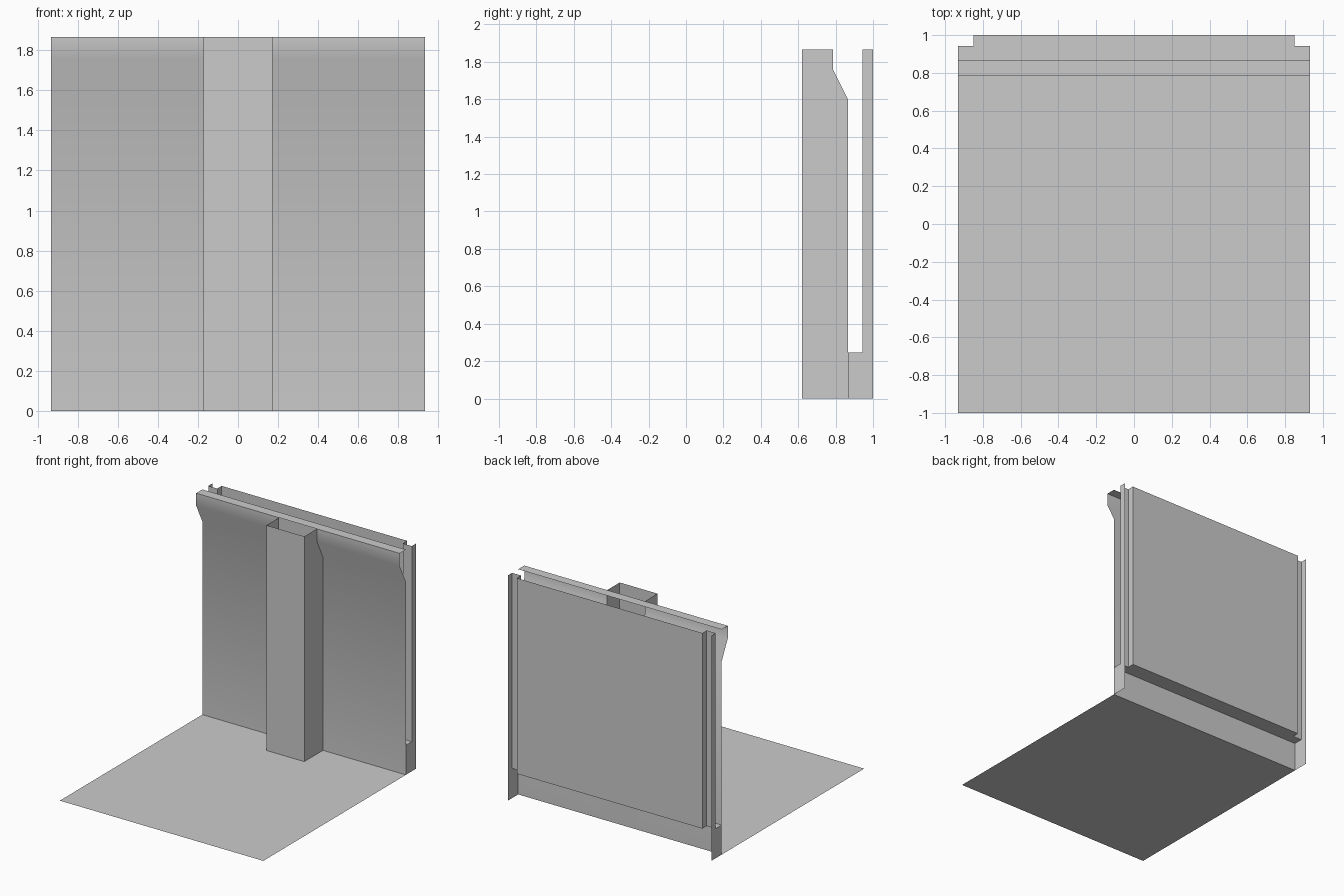
import bpy
import math

if "Cube" in bpy.data.objects:
    bpy.data.objects.remove(bpy.data.objects["Cube"])

W = 0.9325      # half width
H = 1.865       # wall height
PANEL = 0.85    # half width of the raised back panel
PILLAR = 0.173  # half width of the pillar
FRONT, LIP, STEP, BACK = 0.865, 0.785, 0.943, 1.0
LEDGE = 0.245

# Side profile of the front wall as (y, z)
WALL = [(FRONT, 0), (FRONT, 1.6), (LIP, 1.76), (LIP, H)]


def sheet_object(name, verts, faces, smooth=False):
    mesh = bpy.data.meshes.new(name)
    mesh.from_pydata(verts, [], faces)
    mesh.update()
    ob = bpy.data.objects.new(name, mesh)
    bpy.context.collection.objects.link(ob)
    if smooth:
        bpy.ops.object.select_all(action='DESELECT')
        ob.select_set(True)
        bpy.context.view_layer.objects.active = ob
        bpy.ops.object.shade_smooth_by_angle(angle=math.radians(35))
    return ob


def strip(name, line_a, line_b, smooth=False):
    """Join two matching point rows with a strip of quads."""
    n = len(line_a)
    faces = [(i, n + i, n + i + 1, i + 1) for i in range(n - 1)]
    return sheet_object(name, line_a + line_b, faces, smooth)


def polygon(name, pts):
    return sheet_object(name, pts, [tuple(range(len(pts)))])


# Floor
polygon("floor", [(-W, -1, 0), (W, -1, 0), (W, FRONT, 0), (-W, FRONT, 0)])

# Front wall, left and right of the pillar, with the overhanging lip
for name, x0, x1 in (("left_wall", -W, -PILLAR), ("right_wall", PILLAR, W)):
    strip(name, [(x0, y, z) for y, z in WALL],
          [(x1, y, z) for y, z in WALL], smooth=True)

# Flat top of the lip
polygon("lip_top", [(-W, LIP, H), (W, LIP, H), (W, FRONT, H), (-W, FRONT, H)])

# Hollow pillar: front face and two sides cut to the wall profile
P0 = 0.62
polygon("pillar_front", [(-PILLAR, P0, 0), (PILLAR, P0, 0),
                         (PILLAR, P0, H), (-PILLAR, P0, H)])
for name, s in (("pillar_left_side", -1), ("pillar_right_side", 1)):
    pts = [(s * PILLAR, y, z) for y, z in [(P0, 0)] + WALL + [(P0, H)]]
    polygon(name, pts if s > 0 else pts[::-1])

# Wall behind the base, visible from the back under the ledge
# is the front wall itself; the pillar opening is closed near the ground
polygon("pillar_base_back", [(-PILLAR, FRONT, 0), (PILLAR, FRONT, 0),
                             (PILLAR, FRONT, LEDGE), (-PILLAR, FRONT, LEDGE)])

# Back panel with a groove at each edge, above the ledge
plan = [(W, BACK), (W, STEP), (PANEL, STEP), (PANEL, BACK),
        (-PANEL, BACK), (-PANEL, STEP), (-W, STEP), (-W, BACK)]
strip("back_panel", [(x, y, LEDGE) for x, y in plan],
      [(x, y, H) for x, y in plan])

# Ledge joining the front wall and the back panel
polygon("ledge", [(-W, FRONT, LEDGE), (W, FRONT, LEDGE)] +
        [(x, y, LEDGE) for x, y in plan[1:-1]])

# Base end plates
for name, s in (("left_base_end", -1), ("right_base_end", 1)):
    pts = [(s * W, FRONT, 0), (s * W, BACK, 0),
           (s * W, BACK, LEDGE), (s * W, FRONT, LEDGE)]
    polygon(name, pts if s > 0 else pts[::-1])
